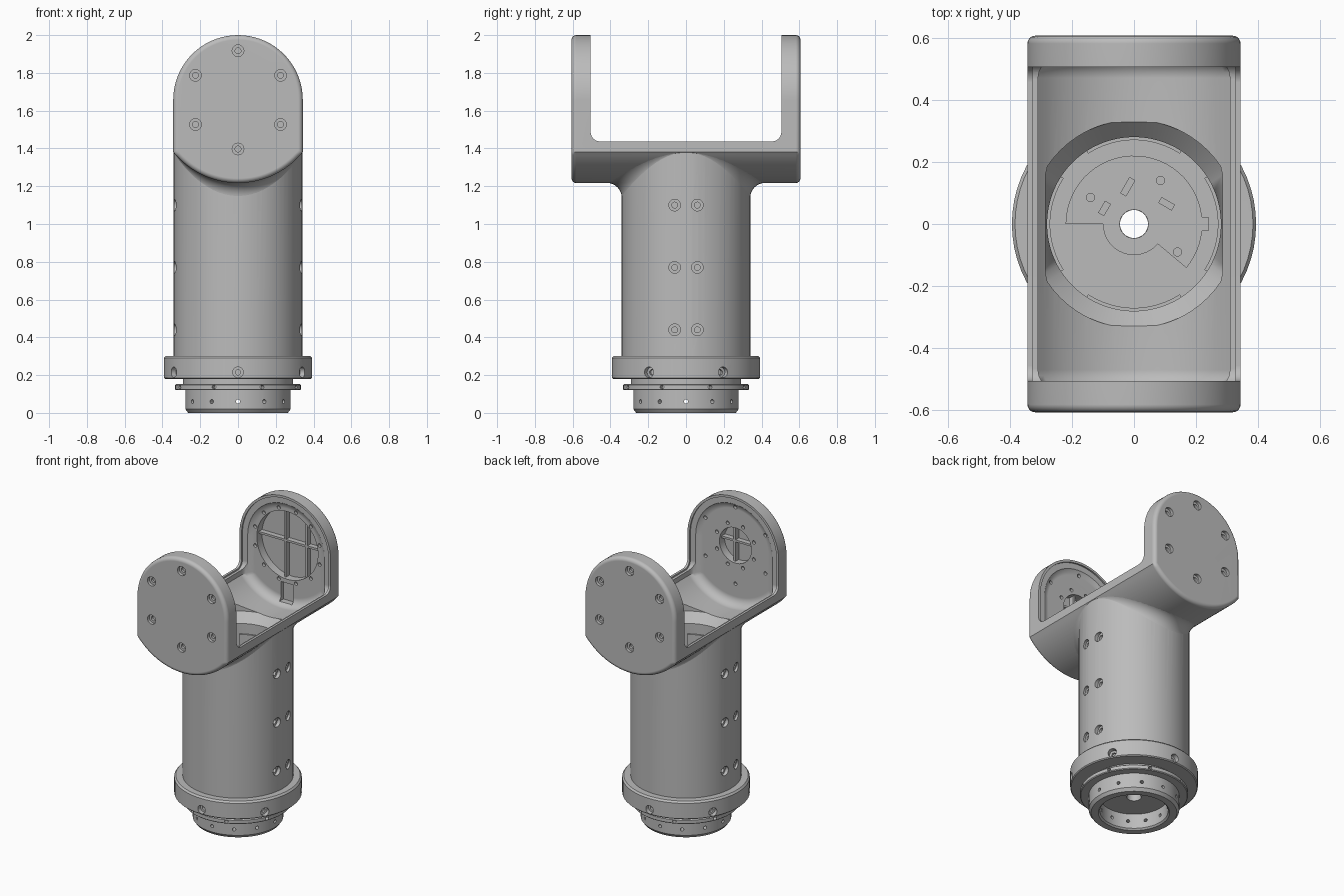
import bpy, bmesh
from math import sin, cos, acos, pi, sqrt, radians
from mathutils import Vector

if "Cube" in bpy.data.objects:
    bpy.data.objects.remove(bpy.data.objects["Cube"])

grey = bpy.data.materials.new("matte grey")
grey.use_nodes = True
grey.diffuse_color = (0.5, 0.5, 0.5, 1)
grey.node_tree.nodes["Principled BSDF"].inputs["Base Color"].default_value = (0.5, 0.5, 0.5, 1)

PIVOT = 1.657         # height of the fork's hinge axis
HALF, BELLY = 0.343, 0.44  # fork half width and underside radius
TUBE = 0.341
ARM = 0.606           # outer face of each arm
DECK = 0.45           # top of the housing inside the tube
Z = Vector((0, 0, 1))


def loft(bm, rings, closed=False):
    """Skin a list of equal point rings; cap the ends or wrap around."""
    rows = [[bm.verts.new(p) for p in ring] for ring in rings]
    n = len(rows[0])
    pairs = list(zip(rows, rows[1:])) + ([(rows[-1], rows[0])] if closed else [])
    for a, b in pairs:
        for i in range(n):
            j = (i + 1) % n
            bm.faces.new((a[i], a[j], b[j], b[i]))
    if not closed:
        bm.faces.new(rows[0])
        bm.faces.new(rows[-1])


def circle(centre, normal, r, n=64):
    turn = Vector(normal).to_track_quat('Z', 'Y')
    return [Vector(centre) + turn @ Vector((r * cos(2 * pi * i / n), r * sin(2 * pi * i / n), 0))
            for i in range(n)]


def lathe(bm, profile, closed=False):
    loft(bm, [circle((0, 0, z), Z, r) for r, z in profile], closed)


def box(bm, x0, x1, y0, y1, z0, z1):
    loft(bm, [[(x0, y0, z), (x1, y0, z), (x1, y1, z), (x0, y1, z)] for z in (z0, z1)])


def pin(bm, point, normal, r, length, n=16):
    p, d = Vector(point), Vector(normal)
    loft(bm, [circle(p + d * 0.03, d, r, n), circle(p - d * length, d, r, n)])


def bolt(bm, point, normal, depth, r=0.031, n=20):
    """Blind bolt hole: wide counterbore with a narrow socket at its foot."""
    p, d = Vector(point), Vector(normal)
    loft(bm, [circle(p + d * t, d, s, n) for t, s in
              ((0.03, r), (-depth, r), (-depth, r * 0.5), (-depth - 0.016, r * 0.5))])


def make(name, bm):
    bmesh.ops.recalc_face_normals(bm, faces=bm.faces)
    mesh = bpy.data.meshes.new(name)
    bm.to_mesh(mesh)
    bm.free()
    mesh.materials.append(grey)
    obj = bpy.data.objects.new(name, mesh)
    bpy.context.collection.objects.link(obj)
    return obj


def combine(obj, bm, operation='DIFFERENCE'):
    tool = make("cutter", bm)
    tool.hide_render = True
    mod = obj.modifiers.new("combine", 'BOOLEAN')
    mod.operation, mod.solver, mod.object = operation, 'EXACT', tool
    bpy.context.view_layer.objects.active = obj
    bpy.ops.object.modifier_apply(modifier=mod.name)
    bpy.data.objects.remove(tool)


def finish(obj):
    for face in obj.data.polygons:
        face.use_smooth = True
    obj.data.set_sharp_from_angle(angle=radians(32))
    mod = obj.modifiers.new("normals", 'WEIGHTED_NORMAL')
    mod.keep_sharp = True


def outline(inset, y):
    """Fork cross-section: round top, straight sides, shallow round belly."""
    r, b = HALF - inset, BELLY - inset
    a = acos(r / b)
    angles = [(r, pi * i / 36) for i in range(37)]
    angles += [(b, pi + a + (pi - 2 * a) * i / 30) for i in range(31)]
    return [(s * cos(t), y, PIVOT + s * sin(t)) for s, t in angles]


def rounded_block(inset, end, radius):
    """Fork cross-section run along y, with rounded ends."""
    bm = bmesh.new()
    steps = [(inset + radius * (1 - sin(a)), end - radius * (1 - cos(a)))
             for a in (i * pi / 10 for i in range(6))]
    loft(bm, [outline(d, -y) for d, y in steps] + [outline(d, y) for d, y in reversed(steps)])
    return bm


def gap_block(grow):
    """Space between the arms, rounded at the foot."""
    bm = bmesh.new()
    q, gap, foot = 0.05, 0.505 + grow, 1.437 - grow
    corner = [(gap - q + q * sin(i * pi / 12), foot + q - q * cos(i * pi / 12)) for i in range(7)]
    shape = corner + [(gap, 2.2), (-gap, 2.2)] + [(-y, z) for y, z in reversed(corner)]
    loft(bm, [[(x, y, z) for y, z in shape] for x in (-0.6, 0.6)])
    return bm


# fork block and main tube
body = make("fork_and_tube", rounded_block(0, ARM, 0.025))
bm = bmesh.new()
lathe(bm, [(TUBE, 0.29), (TUBE, 1.4)])
combine(body, bm, 'UNION')

# gap between the arms, and a narrow ledge just inside its rim
combine(body, gap_block(0))
ledge = make("ledge", gap_block(0.01))
combine(ledge, rounded_block(0.016, 0.56, 0.01), 'INTERSECT')
bm = bmesh.new()
bm.from_mesh(ledge.data)
bpy.data.objects.remove(ledge)
combine(body, bm)

# trough sweeping up into shallow pockets in the arms
combine(body, rounded_block(0.034, 0.53, 0.06))

# bore with a flared mouth kept inside the side rails
bm = bmesh.new()
bore = [circle((0, 0, z), Z, r) for r, z in ((0.28, 0.1), (0.28, 1.2), (0.335, 1.258), (0.335, 1.4))]
loft(bm, [[(max(-0.285, min(0.285, p.x)), p.y, p.z) for p in ring] for ring in bore])
combine(body, bm)

# round cavities in the arms, and the cable slot under the back one
bm = bmesh.new()
for side, r in ((1, 0.23), (-1, 0.12)):
    loft(bm, [circle((0, side * y, PIVOT), (0, 1, 0), r, 48) for y in (0.515, 0.585)])
combine(body, bm)
bm = bmesh.new()
box(bm, -0.047, 0.047, 0.465, 0.555, 1.272, 1.4)
combine(body, bm)

# bolt holes in arms and tube
bm = bmesh.new()
for side in (-1, 1):
    for k in range(6):
        t = pi / 2 + k * pi / 3
        bolt(bm, (0.26 * cos(t), side * ARM, PIVOT + 0.26 * sin(t)), (0, side, 0), 0.02)
    for y in (-0.06, 0.06):
        for z in (0.44, 0.77, 1.1):
            bolt(bm, (side * TUBE, y, z), (side, 0, 0), 0.025)
for side, count, r, start in ((1, 12, 0.25, pi / 12), (-1, 6, 0.26, pi / 6), (-1, 8, 0.15, pi / 8)):
    for k in range(count):
        t = start + 2 * pi * k / count
        pin(bm, (r * cos(t), side * 0.53, PIVOT + r * sin(t)), (0, -side, 0), 0.012, 0.02)
combine(body, bm)
finish(body)

# ribs inside the arm cavities
for name, side, r, uprights in (("back_ribs", 1, 0.233, (-0.03, 0.13)), ("front_ribs", -1, 0.123, (0.02,))):
    bm = bmesh.new()
    near, far = sorted((side * 0.55, side * 0.59))
    for x in uprights:
        h = sqrt(r * r - x * x)
        box(bm, x - 0.007, x + 0.007, near, far, PIVOT - h, PIVOT + h)
    box(bm, -r, r, near, far, PIVOT + 0.013, PIVOT + 0.027)
    make(name, bm)

# fillet where the tube meets the underside of the fork
bm = bmesh.new()
R = TUBE - 0.001


def belly(x):
    return PIVOT - sqrt(BELLY ** 2 - x * x)


columns = []
for i in range(64):
    t = 2 * pi * i / 64
    f = 0.002 + 0.078 * sin(t) ** 2
    arc = [(f * (1 - cos(a)), -f * (1 - sin(a))) for a in (k * pi / 16 for k in range(9))]
    arc += [(f, 0.006), (-0.002, 0.006)]
    columns.append([((R + u) * cos(t), (R + u) * sin(t), belly((R + u) * cos(t)) + v + 0.001)
                    for u, v in arc])
loft(bm, columns, closed=True)
finish(make("tube_fillet", bm))

# collar, groove ring and hollow neck
bm = bmesh.new()
lathe(bm, [(0.21, 0.01), (0.22, 0), (0.264, 0), (0.279, 0.02), (0.279, 0.12), (0.328, 0.12),
           (0.333, 0.125), (0.333, 0.147), (0.328, 0.152), (0.292, 0.152), (0.292, 0.18),
           (0.387, 0.18), (0.393, 0.186), (0.393, 0.29), (0.383, 0.302), (0.3, 0.302), (0.21, 0.295)],
      closed=True)
collar = make("collar_and_neck", bm)
bm = bmesh.new()
for count, start, r, z, kind in ((6, pi / 6, 0.393, 0.215, "bolt"), (8, pi / 8, 0.333, 0.136, "ring"),
                                 (12, 0, 0.279, 0.06, "neck")):
    for k in range(count):
        t = start + 2 * pi * k / count
        d = Vector((cos(t), sin(t), 0))
        if kind == "bolt":
            bolt(bm, d * r + Z * z, d, 0.03, 0.028)
        else:
            pin(bm, d * r + Z * z, d, 0.011, 0.03 if kind == "ring" else 0.09, 12)
combine(collar, bm)
finish(collar)

# housing inside the tube, pierced along its axis
bm = bmesh.new()
lathe(bm, [(0.045, 0.11), (0.213, 0.11), (0.213, 0.31), (0.283, 0.31), (0.283, DECK), (0.045, DECK)],
      closed=True)
finish(make("inner_housing", bm))

# curved pads lining the top of the bore
bm = bmesh.new()
for k in range(4):
    angles = [k * pi / 2 + radians(-33 + 6 * i) for i in range(12)]
    loft(bm, [[(r * cos(t), r * sin(t), z) for r, z in
               ((0.27, 0.98), (0.283, 0.98), (0.283, 1.13), (0.27, 1.13))] for t in angles])
finish(make("bore_pads", bm))

# circuit board on the housing, with a side tab and openings
bm = bmesh.new()
edge = [(0.22 * cos(t), 0.22 * sin(t)) for t in (radians(-40 + 34 * i / 6) for i in range(7))]
edge += [(0.24, -0.023), (0.24, 0.023)]
edge += [(0.22 * cos(t), 0.22 * sin(t)) for t in (radians(6 + 174 * i / 28) for i in range(29))]
edge += [(0.1 * cos(t), 0.1 * sin(t)) for t in (radians(180 + 140 * i / 16) for i in range(17))]
loft(bm, [[(x, y, z) for x, y in edge] for z in (DECK - 0.004, DECK + 0.008)])
board = make("circuit_board", bm)
bm = bmesh.new()
for x, y, r in ((0, 0, 0.046), (-0.14, 0.085, 0.013), (0.085, 0.14, 0.013), (0.14, -0.09, 0.013)):
    pin(bm, (x, y, DECK), Z, r, 0.03, 32)
combine(board, bm)
finish(board)

# small connectors on the board
for i, (x, y, length, turn) in enumerate(((-0.02, 0.12, 0.06, 60), (-0.095, 0.05, 0.045, 60),
                                          (0.105, 0.065, 0.05, -30))):
    bm = bmesh.new()
    box(bm, -length / 2, length / 2, -0.011, 0.011, 0, 0.008)
    part = make(f"connector_{i + 1}", bm)
    part.location = (x, y, DECK + 0.006)
    part.rotation_euler.z = radians(turn)
